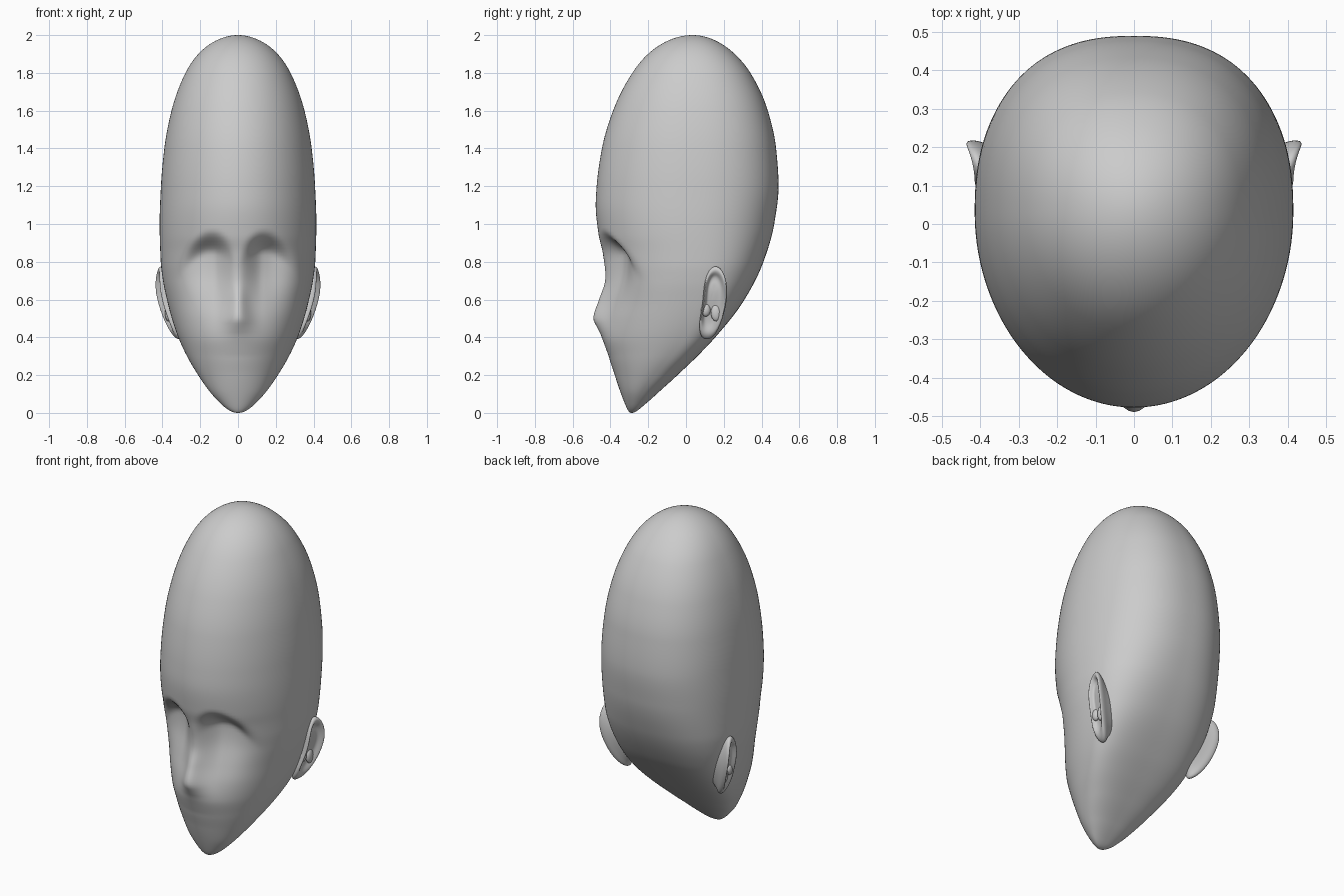
import bpy, bmesh
from math import sin, cos, pi, acos, exp

if "Cube" in bpy.data.objects:
    bpy.data.objects.remove(bpy.data.objects["Cube"])


def interp(pts, x):
    """Smooth cubic interpolation through (x, value) points."""
    if x <= pts[0][0]:
        return pts[0][1]
    if x >= pts[-1][0]:
        return pts[-1][1]
    n = len(pts)
    sl = [(pts[k + 1][1] - pts[k][1]) / (pts[k + 1][0] - pts[k][0]) for k in range(n - 1)]

    def tan(k):
        if k == 0:
            return sl[0]
        if k == n - 1:
            return sl[-1]
        a, b = sl[k - 1], sl[k]
        return 0 if a * b <= 0 else 2 * a * b / (a + b)

    i = max(k for k in range(n - 1) if pts[k][0] <= x)
    h = pts[i + 1][0] - pts[i][0]
    u = (x - pts[i][0]) / h
    return ((2 * u**3 - 3 * u**2 + 1) * pts[i][1] + (u**3 - 2 * u**2 + u) * h * tan(i)
            + (3 * u**2 - 2 * u**3) * pts[i + 1][1] + (u**3 - u**2) * h * tan(i + 1))


def step(a, b, x):
    t = min(1, max(0, (x - a) / (b - a)))
    return t * t * (3 - 2 * t)


def by_angle(pts):
    return [(acos(max(-1, min(1, 1 - z))), v) for z, v in pts]


def make_object(name, bm):
    bmesh.ops.recalc_face_normals(bm, faces=bm.faces)
    for f in bm.faces:
        f.smooth = True
    me = bpy.data.meshes.new(name)
    bm.to_mesh(me)
    bm.free()
    ob = bpy.data.objects.new(name, me)
    bpy.context.collection.objects.link(ob)
    return ob


def loft(bm, rings):
    for a, b in zip(rings, rings[1:]):
        n = len(a)
        for j in range(n):
            bm.faces.new((a[j], a[(j + 1) % n], b[(j + 1) % n], b[j]))


# head profiles by height
FRONT = by_angle([(0, -.29), (.05, -.324), (.2, -.377), (.3, -.409), (.4, -.431), (.5, -.434),
                  (.6, -.428), (.7, -.424), (.85, -.441), (.94, -.462), (1.1, -.478), (1.2, -.473),
                  (1.4, -.445), (1.6, -.386), (1.8, -.284), (1.9, -.201), (2, .035)])
BACK = by_angle([(0, -.29), (.03, -.235), (.1, -.155), (.2, -.045), (.3, .06), (.4, .155), (.6, .31),
                 (.8, .41), (1, .467), (1.2, .49), (1.4, .477), (1.6, .433), (1.8, .341), (1.9, .258), (2, .035)])
WIDTH = by_angle([(0, 0), (.05, .092), (.1, .139), (.2, .211), (.3, .27), (.4, .316), (.5, .35), (.6, .376),
                  (.7, .397), (.8, .409), (1, .415), (1.2, .408), (1.4, .39), (1.6, .352), (1.8, .278),
                  (1.9, .21), (2, 0)])
MIDDLE = by_angle([(0, -.29), (.1, -.24), (.2, -.175), (.4, -.03), (.6, .03), (.8, .04), (1, .03), (2, .035)])
BOXY = by_angle([(0, 2), (.1, 2.6), (.2, 2.9), (.4, 3.1), (.6, 2.75), (1, 2.4), (1.6, 2.35), (2, 2)])
NOSE = [(.3, 0), (.36, .006), (.41, .018), (.45, .036), (.5, .056), (.6, .032), (.7, .004), (.76, 0)]
NOSE_WIDTH = [(.36, .12), (.5, .065), (.6, .045), (.75, .03)]


def face_offset(x, z):
    """Eye sockets push back, nose pulls forward."""
    ax = abs(x)
    brow = .95 - .12 * ((ax - .14) / .16) ** 2
    socket = step(brow + .02, brow - .11, z) * step(.38, .9, z)
    socket *= step(0, .13, ax) * (1 - step(.15, .36, ax))
    nose = interp(NOSE, z) * exp(-(x / interp(NOSE_WIDTH, z)) ** 2)
    return .092 * socket - nose


# head
RINGS, SEGS = 170, 160
bm = bmesh.new()
rings = []
for i in range(1, RINGS):
    t = pi * i / RINGS
    z = 1 - cos(t)
    yf, yb, w, ym, n = (interp(p, t) for p in (FRONT, BACK, WIDTH, MIDDLE, BOXY))
    ring = []
    for j in range(SEGS):
        a = 2 * pi * j / SEGS
        c, s = cos(a), sin(a)
        if s < 0:
            x, y = w * c, ym + (ym - yf) * s
            y += face_offset(x, z) * step(0, .3, -s)
        else:
            r = (abs(c) ** n + s ** n) ** (-1 / n)
            x, y = w * c * r, ym + (yb - ym) * s * r
        ring.append(bm.verts.new((x, y, z)))
    rings.append(ring)
loft(bm, rings)
for ring, pole in ((rings[0], (0, -.29, 0)), (rings[-1], (0, .035, 2))):
    v = bm.verts.new(pole)
    for j in range(SEGS):
        bm.faces.new((ring[j], ring[(j + 1) % SEGS], v))
make_object("head", bm)

# ears: outline (y, z) with nested rings for the rim and the hollow
OUTLINE = [(.07, .42), (.09, .385), (.13, .385), (.165, .425), (.192, .49), (.212, .56), (.222, .64),
           (.213, .715), (.187, .77), (.15, .785), (.116, .755), (.096, .69), (.09, .62), (.083, .55), (.068, .48)]
EAR_X = [(.38, .335), (.42, .362), (.55, .41), (.68, .434), (.78, .425)]
LEVELS = [(.6, -.11), (.82, -.05), (.96, -.025), (1, -.006), (.94, .006), (.84, .005), (.74, -.006),
          (.62, -.022), (.4, -.026), (.2, -.024)]


def ear_point(y, z, h):
    return interp(EAR_X, z) - .22 * (.21 - y) + h, y, z


def ear(side, name):
    bm = bmesh.new()
    rings = []
    for k, (s, h) in enumerate(LEVELS):
        ring = []
        for y, z in OUTLINE:
            cy, cz = .148, .59 + .014 * max(0, k - 4)
            x, y, z = ear_point(cy + (y - cy) * s, cz + (z - cz) * s, h)
            ring.append(bm.verts.new((side * x, y, z)))
        rings.append(ring)
    loft(bm, rings)
    bm.faces.new(rings[-1])
    ob = make_object(name, bm)
    mod = ob.modifiers.new("smooth", 'SUBSURF')
    mod.levels = mod.render_levels = 2


def ear_ridge(side, name, y, z, size):
    bm = bmesh.new()
    bmesh.ops.create_uvsphere(bm, u_segments=20, v_segments=12, radius=1)
    cx = ear_point(y, z, -.024)[0]
    for v in bm.verts:
        v.co = (side * (cx + v.co.x * size[0]), y + v.co.y * size[1], z + v.co.z * size[2])
    make_object(name, bm)


for side, tag in ((1, "right"), (-1, "left")):
    ear(side, f"ear_{tag}")
    ear_ridge(side, f"ear_tragus_{tag}", .105, .545, (.02, .025, .035))
    ear_ridge(side, f"ear_inner_fold_{tag}", .16, .53, (.017, .028, .045))
